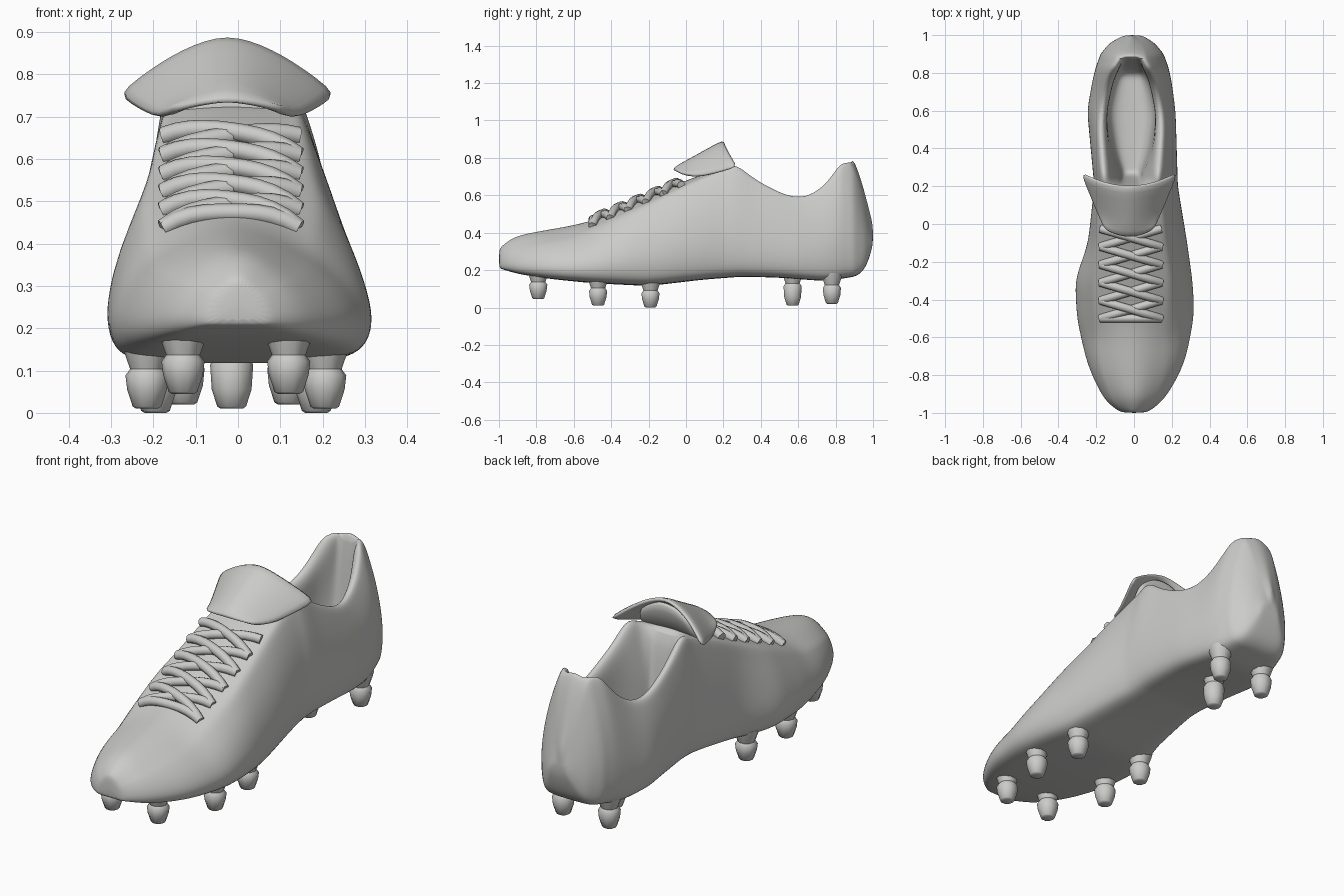
import bpy, bmesh, math
from mathutils import Vector

cube = bpy.data.objects.get("Cube")
if cube:
    bpy.data.objects.remove(cube, do_unlink=True)

grey = bpy.data.materials.new("plain_grey")
grey.use_nodes = True
grey.diffuse_color = (0.6, 0.6, 0.59, 1)
grey.node_tree.nodes["Principled BSDF"].inputs["Base Color"].default_value = grey.diffuse_color

# Outlines along the length, as (y, value) pairs
TOP = [(-1, .31), (-.97, .345), (-.9, .385), (-.8, .405), (-.6, .44), (-.5, .465), (-.2, .59),
       (0, .68), (.2, .75), (.27, .765), (.36, .69), (.5, .61), (.6, .585), (.7, .61), (.76, .67),
       (.82, .765), (.88, .805), (.91, .77), (.94, .67), (.97, .56), (1, .44)]
BOTTOM = [(-1, .21), (-.9, .18), (-.75, .155), (-.5, .13), (-.2, .115), (.1, .15), (.3, .165),
          (.5, .16), (.75, .14), (.9, .165), (.95, .19), (.98, .26), (1, .34)]
EDGE_LOW = [(-1, -.06), (-.97, -.12), (-.9, -.175), (-.8, -.225), (-.7, -.26), (-.5, -.305), (-.3, -.315),
            (-.1, -.245), (.2, -.212), (.6, -.25), (.8, -.215), (.9, -.18), (.96, -.13), (1, -.05)]
EDGE_HIGH = [(-1, .06), (-.97, .12), (-.9, .18), (-.8, .24), (-.7, .28), (-.5, .32), (-.35, .32),
             (-.1, .285), (.2, .235), (.6, .222), (.8, .195), (.9, .16), (.96, .11), (1, .04)]
RIM = [(-1, .75), (-.8, .72), (-.5, .63), (-.05, .71), (.25, .7), (.5, .76), (.75, .66), (.88, .45), (1, .45)]
DROP = [(-1, .04), (-.9, .07), (-.6, .07), (-.5, .045), (-.05, .03), (.2, .01), (.25, 0), (.83, 0),
        (.88, .035), (1, .06)]
OPEN = [(.2, 0), (.25, 1), (.83, 1), (.87, 0)]
FLOOR = [(.2, .03), (.4, .1), (.6, .125), (.75, .1), (.86, .04)]
CENTRE = [(-1, 0), (-.5, -.015)]


def at(curve, y):
    """Value of an outline at y."""
    if y <= curve[0][0]:
        return curve[0][1]
    for (a, p), (b, q) in zip(curve, curve[1:]):
        if y <= b:
            return p + (q - p) * (y - a) / (b - a)
    return curve[-1][1]


def finish(obj, angle=50):
    obj.data.materials.clear()
    obj.data.materials.append(grey)
    bpy.ops.object.select_all(action="DESELECT")
    obj.select_set(True)
    bpy.context.view_layer.objects.active = obj
    bpy.ops.object.shade_smooth_by_angle(angle=math.radians(angle))


def make_grid(name, rows, closed=False, caps=False):
    """Skin rows of points; closed joins each row into a ring."""
    bm = bmesh.new()
    grid = [[bm.verts.new(p) for p in row] for row in rows]
    n = len(rows[0])
    for lower, upper in zip(grid, grid[1:]):
        for i in range(n if closed else n - 1):
            j = (i + 1) % n
            bm.faces.new((lower[i], lower[j], upper[j], upper[i]))
    if caps:
        bm.faces.new(grid[0][::-1])
        bm.faces.new(grid[-1])
    bmesh.ops.recalc_face_normals(bm, faces=bm.faces)
    mesh = bpy.data.meshes.new(name)
    bm.to_mesh(mesh)
    bm.free()
    obj = bpy.data.objects.new(name, mesh)
    bpy.context.collection.objects.link(obj)
    return obj


def add_subdivision(obj, levels):
    mod = obj.modifiers.new("smooth", "SUBSURF")
    mod.levels = mod.render_levels = levels


# Upper with sole and foot opening: one ring per station
UNDER = [(0, 0), (.45, 0), (.8, .01), (.94, .08), (1, .25)]
SIDE = [(.06, .45), (.35, .7), (.75, .9), (1, 1)]


def half_section(y, edge):
    c, zb, top = at(CENTRE, y), at(BOTTOM, y), at(TOP, y)
    drop = at(DROP, y)
    zr = top - drop
    w = edge - c
    sign = 1 if w > 0 else -1
    rim = sign * at(RIM, y) * (at(EDGE_HIGH, y) - at(EDGE_LOW, y)) / 2
    pts = [(c + w * f, zb + (zr - zb) * t) for f, t in UNDER]
    pts += [(c + w + (rim - w) * s, zb + (zr - zb) * t) for s, t in SIDE]
    floor = sign * min(at(FLOOR, y), abs(rim) * .8)
    well = [(rim - sign * .025, zr + .005), (rim - sign * .05, zr - .04), (floor * 1.1, zr * .5 + .12),
            (floor, .27), (floor / 2, .24), (0, .24)]
    o = at(OPEN, y)
    for k, (wx, wz) in enumerate(well, 1):
        t = k / len(well)
        dx, dz = rim * (1 - t), zr + drop * math.sin(t * math.pi / 2)
        pts.append((c + dx + (wx - dx) * o, dz + (wz - dz) * o))
    return [Vector((x, y, z)) for x, z in pts]


stations = [-1, -.985, -.95, -.9] + [-.8 + .1 * i for i in range(10)] + [.19, .22, .25, .29]
stations += [.36 + .08 * i for i in range(6)] + [.82, .85, .875, .9, .93, .96, .985, 1]
rings = []
for y in stations:
    high = half_section(y, at(EDGE_HIGH, y))
    low = half_section(y, at(EDGE_LOW, y))
    rings.append(high + low[-2:0:-1])
upper = make_grid("boot_upper", rings, closed=True, caps=True)
add_subdivision(upper, 2)
finish(upper, 70)

# Folded tongue flap, arched across the instep
rows = []
for v in [0, .25, .5, .75, 1]:
    row = []
    for i in range(11):
        u = i / 5 - 1
        half = .13 + .13 * v
        y = -.07 + .275 * v + u * u * (.04 + .035 * v)
        z = .735 + .155 * v - abs(u) ** 1.6 * (.015 + .125 * v ** .5)
        row.append((-.025 + u * half, y, z))
    rows.append(row)
flap = make_grid("tongue_flap", rows)
solid = flap.modifiers.new("thickness", "SOLIDIFY")
solid.thickness = .025
solid.offset = 0
add_subdivision(flap, 1)
finish(flap)

# Tongue rising from the throat to the fold
rows = [[(-.02 + u / 4 * w, y, z - abs(u / 4) ** 2 * d) for u in range(-4, 5)]
        for y, z, w, d in [(.14, .7, .15, .02), (.19, .78, .15, .04), (.205, .865, .13, .06)]]
tongue = make_grid("tongue", rows)
solid = tongue.modifiers.new("thickness", "SOLIDIFY")
solid.thickness = .03
add_subdivision(tongue, 1)
finish(tongue)


# Laces criss-crossing over the instep
def lace(name, y_start, y_end, lift):
    curve = bpy.data.curves.new(name, "CURVE")
    curve.dimensions = "3D"
    curve.bevel_depth = .022
    curve.bevel_resolution = 2
    curve.use_fill_caps = True
    spline = curve.splines.new("POLY")
    steps = 10
    spline.points.add(steps)
    for i, point in enumerate(spline.points):
        u = 2 * i / steps - 1
        y = y_start + (y_end - y_start) * i / steps
        z = at(TOP, y) + .008 + lift * (1 - u * u) - abs(u) ** 3 * at(DROP, y) * .8
        point.co = (-.017 + .16 * u, y, z, 1)
    obj = bpy.data.objects.new(name, curve)
    bpy.context.collection.objects.link(obj)
    bpy.ops.object.select_all(action="DESELECT")
    obj.select_set(True)
    bpy.context.view_layer.objects.active = obj
    bpy.ops.object.convert(target="MESH")
    finish(bpy.context.object)


lace_rows = [-.5 + .095 * i for i in range(6)]
lace("lace_bar", lace_rows[0], lace_rows[0], 0)
for i, (a, b) in enumerate(zip(lace_rows, lace_rows[1:])):
    lace(f"lace_under_{i}", a, b, 0)
    lace(f"lace_over_{i}", b, a, .01)

# Studs: pairs under the forefoot and heel, one in the heel centre
STUD = [(.06, .04), (.054, .015), (.04, -.025), (.051, -.04)]
TIP = [(.047, .045), (.034, .005), (.026, 0)]


def stud(name, x, y, base):
    sole = at(BOTTOM, y)
    profile = [(r, sole + h) for r, h in STUD] + [(r, base + h) for r, h in TIP]
    rows = [[(x + r * math.cos(a * math.pi / 5), y + r * math.sin(a * math.pi / 5), z)
             for a in range(10)] for r, z in profile]
    finish(make_grid(name, rows, closed=True, caps=True), 45)


for label, x, y, base in [("toe", .125, -.79, .045), ("ball", .21, -.47, .01),
                          ("arch", .19, -.19, 0), ("heel", .125, .78, .02)]:
    stud(label + "_stud_left", x - .005, y, base)
    stud(label + "_stud_right", -x - .005, y, base)
stud("heel_stud_centre", -.015, .57, .01)
